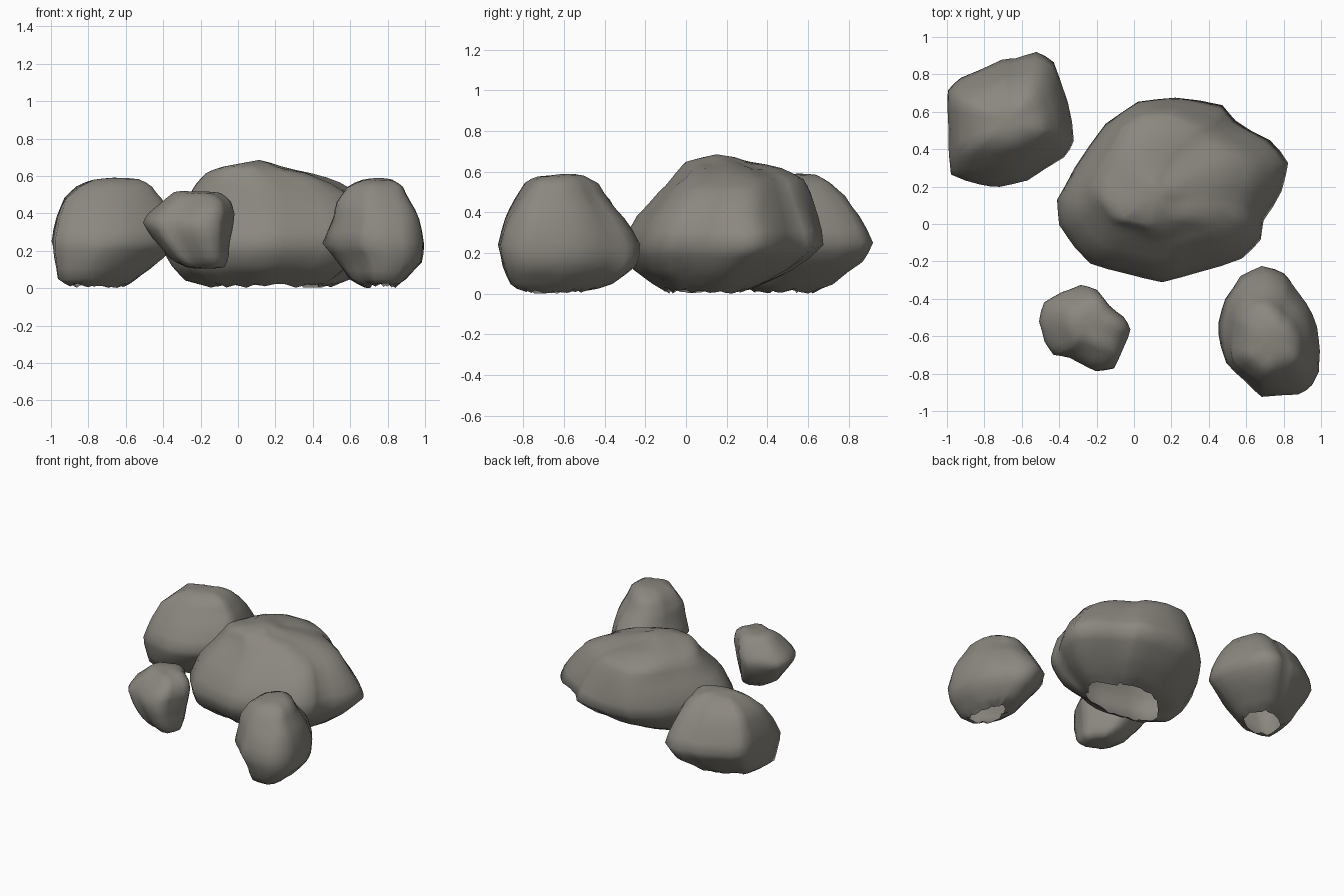
import bpy, bmesh, random
from mathutils import Vector, noise

if "Cube" in bpy.data.objects:
    bpy.data.objects.remove(bpy.data.objects["Cube"])

random.seed(4)
stone = bpy.data.materials.new("stone")
stone.diffuse_color = (0.26, 0.245, 0.215, 1)
stone.use_nodes = True
stone.node_tree.nodes["Principled BSDF"].inputs["Base Color"].default_value = stone.diffuse_color


def rock(name, outline, levels, top, bottom=None, upper=(0, 0, 0, 0), lower=(0, 0, 0, 0)):
    """Loft a plan outline through levels of (z, xmin, xmax, ymin, ymax).
    upper / lower: fullness of the (+x+y, -x+y, -x-y, +x-y) corners at top and base."""
    xs, ys = [p[0] for p in outline], [p[1] for p in outline]
    x0, x1, y0, y1 = min(xs), max(xs), min(ys), max(ys)
    widest = max(levels, key=lambda l: l[2] - l[1])[0]
    bm = bmesh.new()
    rings = []
    for z, a, b, c, d in levels:
        up = z > widest
        end = levels[-1][0] if up else levels[0][0]
        t = min(1, 1.6 * (z - widest) / (end - widest))
        ring = []
        for x, y in outline:
            u, v = 2 * (x - x0) / (x1 - x0) - 1, 2 * (y - y0) / (y1 - y0) - 1
            quad = (0 if u > 0 else 1) if v > 0 else (2 if u < 0 else 3)
            k = (upper if up else lower)[quad]
            s = 1 + k * t * min(1, 2 * abs(u * v))
            ring.append(bm.verts.new(((a + b) / 2 + s * u * (b - a) / 2,
                                      (c + d) / 2 + s * v * (d - c) / 2, z)))
        rings.append(ring)
    n = len(outline)
    for lo, hi in zip(rings, rings[1:]):
        for i in range(n):
            j = (i + 1) % n
            bm.faces.new((lo[i], lo[j], hi[j], hi[i]))
    # peak, and an underside where the rock is closed
    for ring, tip in ((rings[-1], top), (rings[0], bottom)):
        if tip:
            t = bm.verts.new(tip)
            for i in range(n):
                bm.faces.new((ring[i], ring[(i + 1) % n], t))
    bmesh.ops.recalc_face_normals(bm, faces=bm.faces)
    bmesh.ops.subdivide_edges(bm, edges=bm.edges, cuts=1, use_grid_fill=True)
    # soften without shrinking
    for factor in (0.5, -0.35):
        bmesh.ops.smooth_vert(bm, verts=[v for v in bm.verts if not v.is_boundary],
                              factor=factor, use_axis_x=True, use_axis_y=True, use_axis_z=True)
    bm.normal_update()

    # weathered unevenness, with a ragged rim on open bases
    for v, nrm in [(v, v.normal.copy()) for v in bm.verts]:
        p = v.co
        v.co += nrm * (0.004 + 0.007 * noise.noise(p * 5.0) + 0.007 * noise.noise(p * 11.0))
        if v.is_boundary:
            v.co.z = random.uniform(0.0, 0.025)

    mesh = bpy.data.meshes.new(name)
    bm.to_mesh(mesh)
    bm.free()
    mesh.materials.append(stone)
    obj = bpy.data.objects.new(name, mesh)
    bpy.context.collection.objects.link(obj)
    for f in mesh.polygons:
        f.use_smooth = True
    return obj


# large central boulder
rock("large_boulder",
     [(-.41, .13), (-.40, 0), (-.32, -.12), (-.24, -.21), (-.04, -.26), (.15, -.31),
      (.35, -.25), (.58, -.18), (.68, -.08), (.69, .02), (.79, .18), (.83, .33),
      (.73, .45), (.54, .56), (.48, .64), (.22, .68), (.02, .66), (-.15, .54), (-.32, .30)],
     [(.01, -.15, .50, -.10, .28), (.05, -.28, .60, -.16, .38), (.12, -.35, .71, -.26, .52),
      (.24, -.41, .83, -.315, .68), (.38, -.35, .78, -.24, .65), (.50, -.25, .68, -.13, .61),
      (.56, -.21, .57, -.07, .58), (.61, -.17, .42, -.03, .47), (.645, -.09, .24, .0, .31)],
     (.12, .15, .685), upper=(-.17, .08, .03, .05))

# rock at the back left
rock("back_left_rock",
     [(-1, .72), (-.99, .5), (-.98, .26), (-.82, .21), (-.72, .2), (-.57, .23), (-.37, .36),
      (-.32, .44), (-.35, .65), (-.43, .87), (-.52, .92), (-.63, .88), (-.7, .88), (-.93, .78)],
     [(.01, -.90, -.60, .34, .62), (.05, -.97, -.52, .27, .72), (.16, -.99, -.38, .22, .87),
      (.25, -1, -.32, .20, .92), (.38, -.97, -.36, .27, .85), (.48, -.93, -.41, .35, .78),
      (.54, -.86, -.46, .40, .71), (.58, -.78, -.53, .46, .64)],
     (-.67, .55, .59), lower=(0, -.2, 0, -.2))

# rock at the front right
rock("front_right_rock",
     [(.45, -.53), (.49, -.40), (.57, -.28), (.68, -.22), (.79, -.26), (.84, -.33),
      (.92, -.42), (.98, -.55), (1, -.68), (.99, -.79), (.95, -.86), (.88, -.91),
      (.68, -.92), (.60, -.84), (.49, -.74), (.46, -.65)],
     [(.01, .68, .84, -.80, -.50), (.05, .60, .90, -.86, -.36), (.14, .54, .98, -.90, -.24),
      (.24, .45, 1, -.92, -.22), (.37, .52, .97, -.87, -.31), (.46, .545, .92, -.82, -.39),
      (.54, .59, .88, -.77, -.44), (.575, .67, .83, -.72, -.51)],
     (.75, -.60, .585), upper=(.05, .15, .28, 0))

# small closed stone at the front left
rock("small_stone",
     [(-.51, -.52), (-.48, -.42), (-.39, -.37), (-.28, -.33), (-.21, -.35), (-.14, -.43),
      (-.06, -.5), (-.02, -.57), (-.055, -.66), (-.10, -.77), (-.2, -.78), (-.28, -.74),
      (-.35, -.71), (-.43, -.70), (-.48, -.63)],
     [(.115, -.29, -.07, -.70, -.48), (.17, -.37, -.05, -.75, -.41), (.27, -.46, -.04, -.78, -.35),
      (.35, -.51, -.03, -.78, -.33), (.40, -.48, -.02, -.76, -.34), (.46, -.40, -.04, -.71, -.38),
      (.505, -.34, -.09, -.65, -.43)],
     (-.25, -.54, .515), (-.18, -.59, .105))
